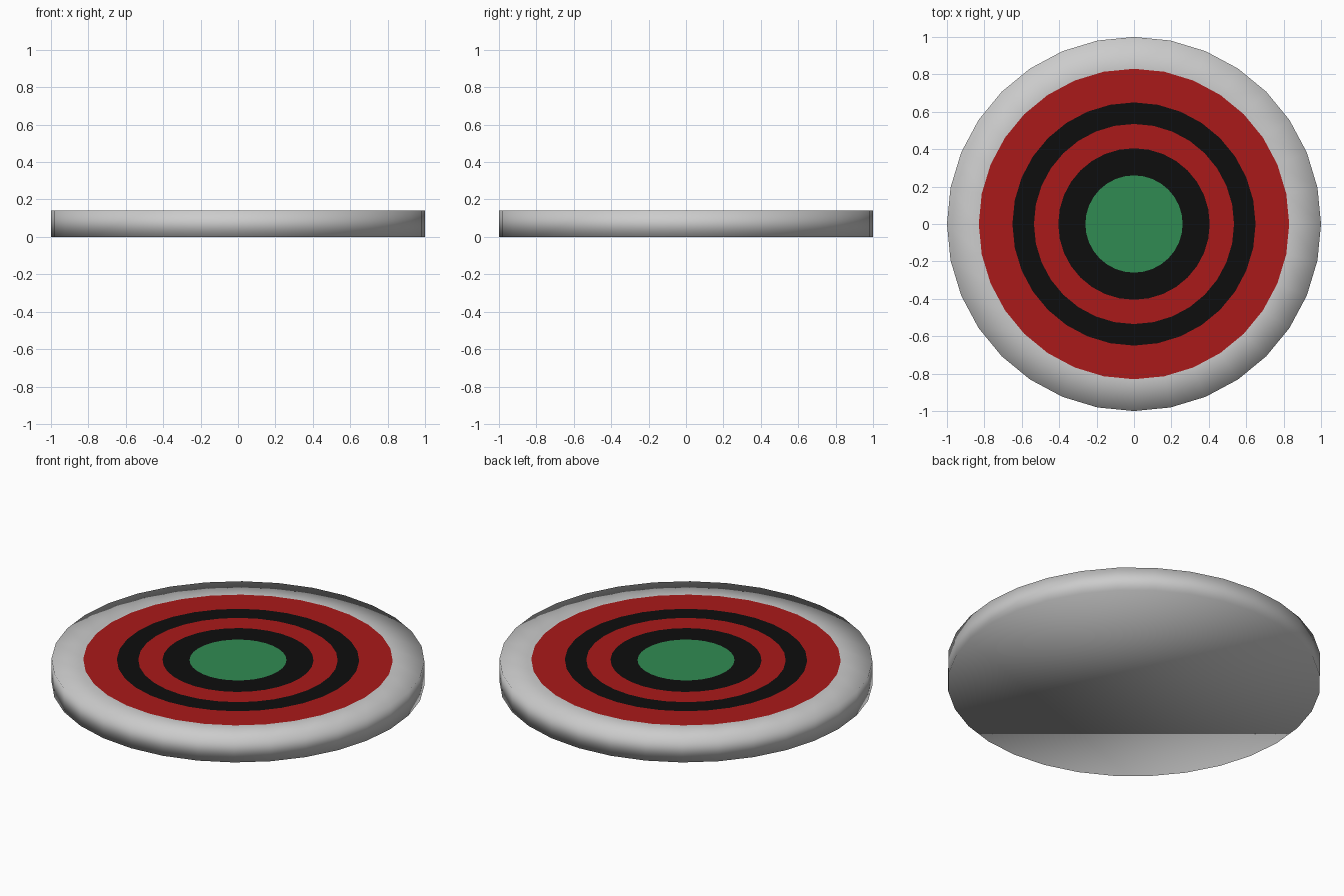
import bpy
import bmesh
import math

if "Cube" in bpy.data.objects:
    bpy.data.objects.remove(bpy.data.objects["Cube"])

SIDES = 32
HEIGHT = 0.14


def material(name, rgb):
    mat = bpy.data.materials.new(name)
    mat.diffuse_color = (*rgb, 1.0)
    mat.use_nodes = True
    mat.node_tree.nodes["Principled BSDF"].inputs["Base Color"].default_value = mat.diffuse_color
    return mat


grey = material("grey", (0.6, 0.6, 0.6))
red = material("red", (0.4, 0.01, 0.01))
black = material("black", (0.004, 0.004, 0.004))
green = material("green", (0.03, 0.26, 0.085))
mats = [grey, red, black, green]

bm = bmesh.new()


def ring(radius, z):
    step = 2 * math.pi / SIDES
    return [bm.verts.new((radius * math.cos(i * step), radius * math.sin(i * step), z))
            for i in range(SIDES)]


def bridge(a, b, index):
    for i in range(SIDES):
        j = (i + 1) % SIDES
        bm.faces.new((a[i], a[j], b[j], b[i])).material_index = index


# Underside and rim wall
bottom = ring(1.0, 0.0)
outer = ring(1.0, HEIGHT)
bm.faces.new(bottom[::-1])
bridge(bottom, outer, 0)

# Concentric coloured bands on the flat top: inner radius, material index
for radius, index in [(0.83, 0), (0.65, 1), (0.535, 2), (0.405, 1), (0.26, 2)]:
    inner = ring(radius, HEIGHT)
    bridge(outer, inner, index)
    outer = inner

# Centre spot
bm.faces.new(outer).material_index = 3

for face in bm.faces:
    face.smooth = True

mesh = bpy.data.meshes.new("target_disc")
bm.to_mesh(mesh)
bm.free()
for mat in mats:
    mesh.materials.append(mat)
disc = bpy.data.objects.new("target_disc", mesh)
bpy.context.collection.objects.link(disc)
